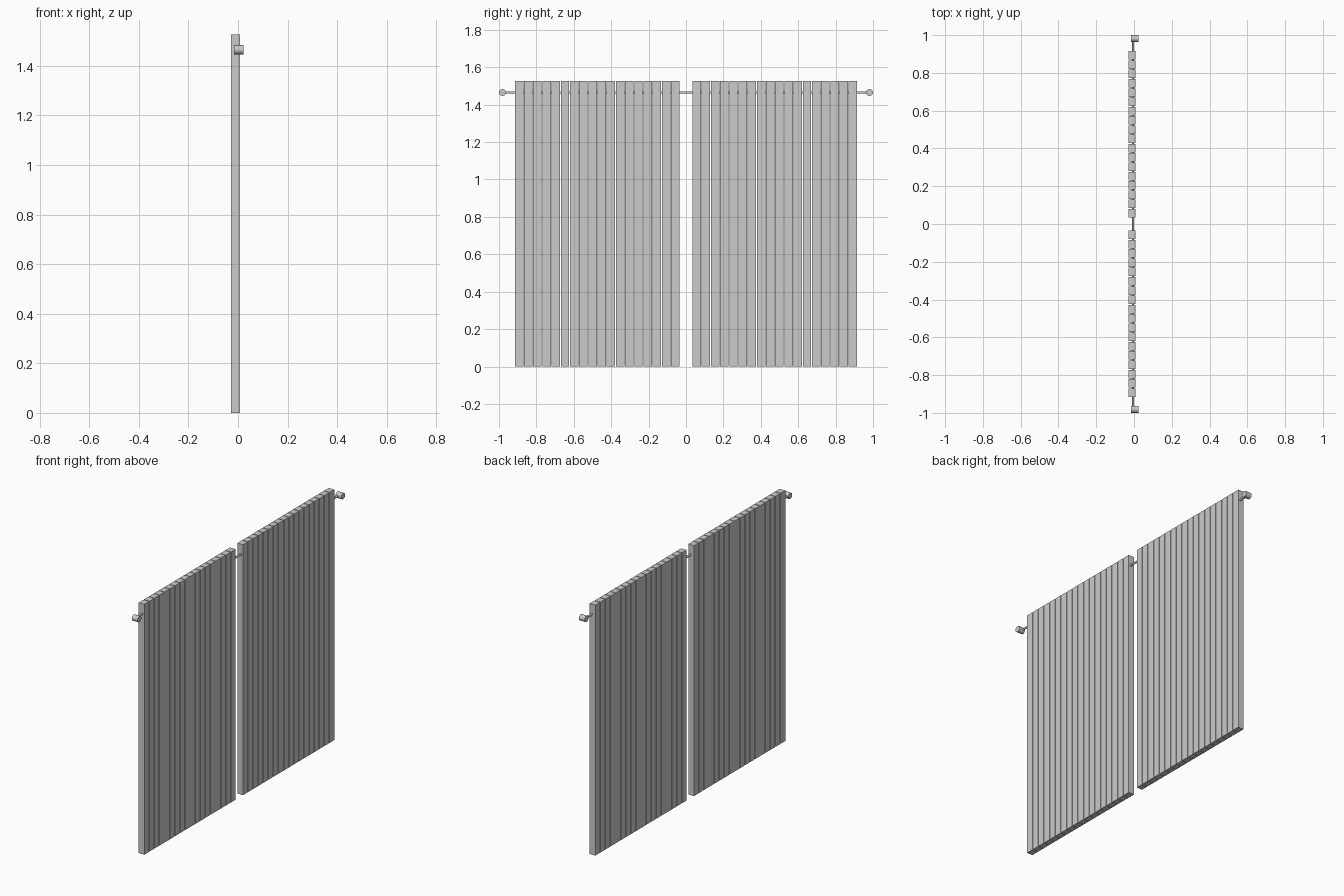
import bpy, bmesh, math
from mathutils import Matrix

if "Cube" in bpy.data.objects:
    bpy.data.objects.remove(bpy.data.objects["Cube"])

HEIGHT = 1.527
PITCH = 0.0491
N = 18


def mesh_object(name, bm):
    mesh = bpy.data.meshes.new(name)
    bm.to_mesh(mesh)
    bm.free()
    obj = bpy.data.objects.new(name, mesh)
    bpy.context.collection.objects.link(obj)
    return obj


def cylinder(name, radius, length, location, axis, sides):
    bm = bmesh.new()
    bmesh.ops.create_cone(bm, cap_ends=True, segments=sides,
                          radius1=radius, radius2=radius, depth=length,
                          matrix=Matrix.Translation(location) @ Matrix.Rotation(math.pi / 2, 4, axis))
    return mesh_object(name, bm)


# Pleated curtain panels: a row of upright square folds with fine gaps
def curtain(name, side):
    bm = bmesh.new()
    for i in range(N):
        y = side * (0.035 + 0.0225 + i * (0.88 - 0.045) / (N - 1))
        bmesh.ops.create_cube(bm, size=1, matrix=Matrix.Translation((-0.01, y, HEIGHT / 2))
                              @ Matrix.Diagonal((0.038, 0.045, HEIGHT, 1)))
    mesh_object(name, bm)


curtain("left_curtain", -1)
curtain("right_curtain", 1)

# Rod running through both curtains
cylinder("curtain_rod", 0.006, 1.95, (-0.005, 0, 1.465), 'X', 16)

# Finials: short round knobs turned across the rod ends
for name, side in (("left_finial", -1), ("right_finial", 1)):
    knob = cylinder(name, 0.0185, 0.039, (0.003, side * 0.9815, 1.465), 'Y', 16)
    bpy.context.view_layer.objects.active = knob
    knob.select_set(True)
    bpy.ops.object.shade_smooth_by_angle()
    knob.select_set(False)
